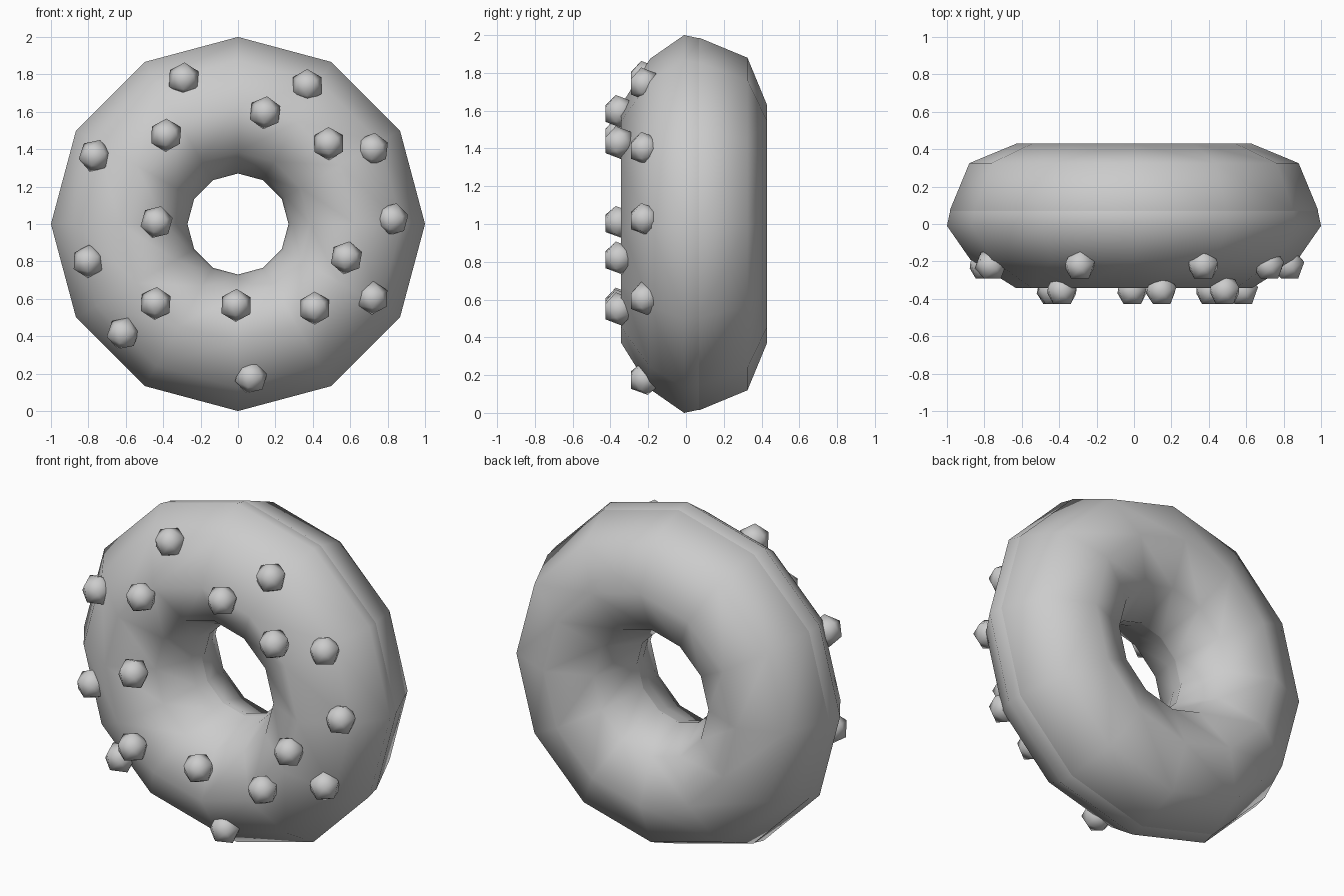
import bpy, bmesh, math, random
from mathutils import Matrix, Vector

if "Cube" in bpy.data.objects:
    bpy.data.objects.remove(bpy.data.objects["Cube"])

random.seed(4)
SEGS = 12


def finish(bm, name):
    bmesh.ops.recalc_face_normals(bm, faces=bm.faces)
    for f in bm.faces:
        f.smooth = True
    me = bpy.data.meshes.new(name)
    bm.to_mesh(me)
    bm.free()
    ob = bpy.data.objects.new(name, me)
    bpy.context.collection.objects.link(ob)
    return ob


def ring(name, profile, closed):
    """Revolve (radius, y) points about the y axis through z = 1."""
    bm = bmesh.new()
    loops = []
    for i in range(SEGS):
        a = math.tau * i / SEGS
        loops.append([bm.verts.new((r * math.cos(a), y, 1 + r * math.sin(a)))
                      for r, y in profile])
    n = len(profile)
    for i in range(SEGS):
        p, q = loops[i], loops[(i + 1) % SEGS]
        for j in range(n if closed else n - 1):
            k = (j + 1) % n
            bm.faces.new((p[j], p[k], q[k], q[j]))
    return bm


# dough: plain torus with an octagonal section
R, r, yc = 0.6275, 0.3575, 0.0725
section = [(R + r * math.cos(math.tau * k / 8), yc + r * math.sin(math.tau * k / 8))
           for k in range(8)]
finish(ring("dough", section, True), "dough")

# icing: shell over the front half, normals facing away from the dough
icing_profile = [(0.983, 0.07), (1.0, -0.01), (0.875, -0.19), (0.63, -0.343),
                 (0.385, -0.22), (0.293, -0.02), (0.276, 0.06)]
bm = ring("icing", icing_profile, False)
icing = finish(bm, "icing")
front = max(icing.data.polygons, key=lambda p: -p.center.y)
if front.normal.y > 0:
    icing.data.flip_normals()

# sprinkles: small twenty-sided beads half sunk into the icing
beads = [(-.29, 1.775), (.37, 1.74), (.145, 1.595), (-.385, 1.475), (.485, 1.43),
         (.72, 1.40), (-.765, 1.365), (-.435, 1.01), (.825, 1.025), (-.80, .80),
         (.58, .82), (-.44, .575), (-.01, .565), (.41, .55), (.72, .605),
         (-.615, .415), (.07, .18)]
for i, (x, z) in enumerate(beads):
    y = -0.22 if math.hypot(x, z - 1) > 0.73 else -0.355
    bm = bmesh.new()
    bmesh.ops.create_icosphere(bm, subdivisions=1, radius=0.09)
    bm.faces.ensure_lookup_table()
    face_dir = bm.faces[0].calc_center_median().normalized()
    turn = face_dir.rotation_difference(Vector((0, -1, 0))).to_matrix().to_4x4()
    roll = Matrix.Rotation(random.uniform(-0.2, 0.2), 4, 'Y')
    bm.transform(Matrix.Translation((x, y, z)) @ roll @ turn)
    finish(bm, f"sprinkle_{i + 1}")
